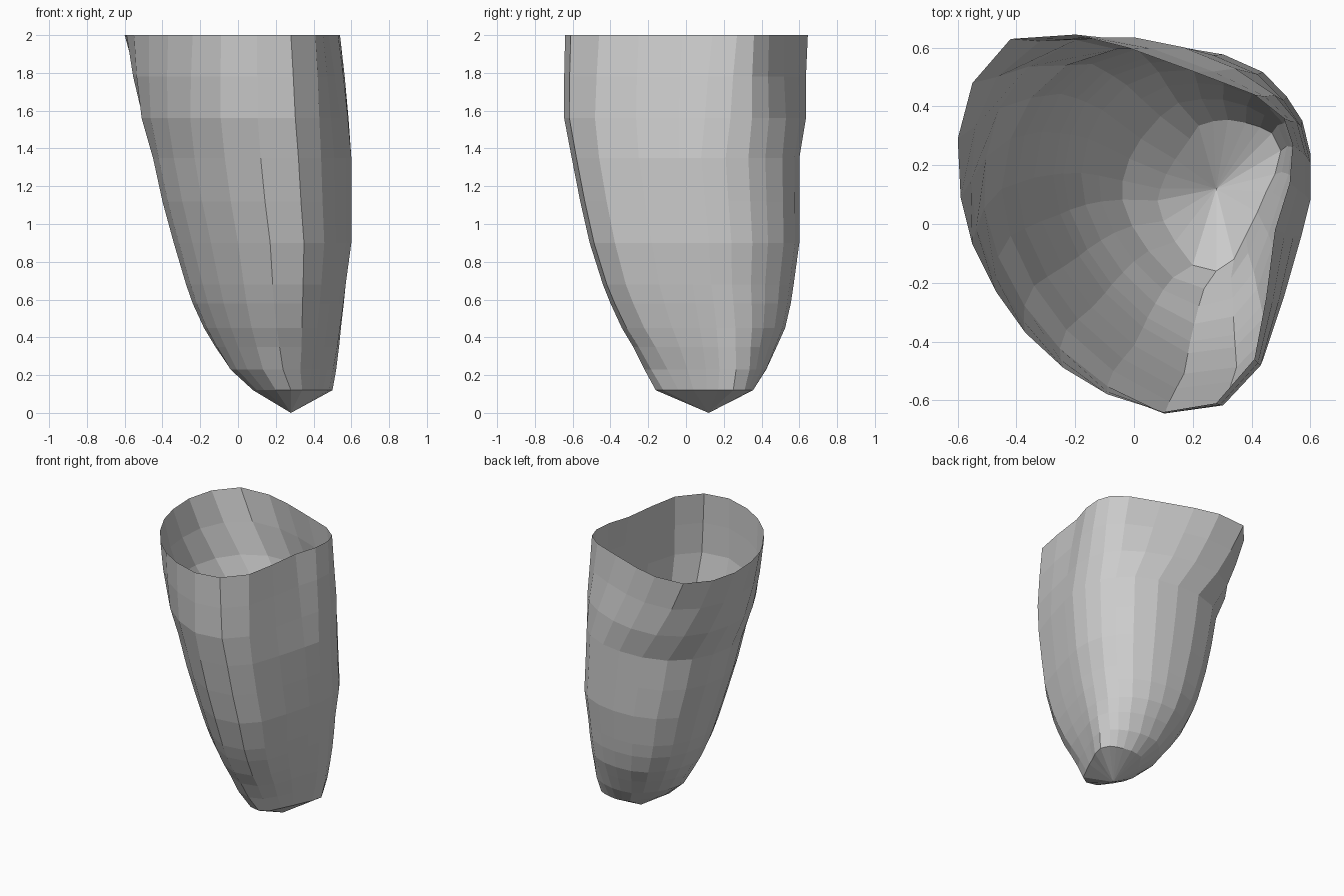
import bpy, bmesh

# Three key outlines, counter-clockwise from the front-right crease
TIP = [(.34, -.12), (.38, -.04), (.42, .04), (.45, .11), (.48, .17), (.50, .25), (.47, .31),
       (.43, .33), (.38, .345), (.32, .355), (.27, .35), (.22, .335), (.19, .29), (.14, .22),
       (.11, .17), (.09, .12), (.08, .08), (.10, .01), (.14, -.06), (.20, -.14), (.28, -.16)]
BODY = [(.32, -.58), (.44, -.46), (.51, -.25), (.57, -.04), (.60, .08), (.60, .21), (.57, .33),
        (.51, .42), (.42, .51), (.27, .575), (.12, .60), (-.06, .595), (-.23, .54), (-.35, .43),
        (-.42, .29), (-.45, .12), (-.42, -.04), (-.34, -.21), (-.23, -.36), (-.07, -.50), (.12, -.605)]
RIM = [(.28, -.61), (.41, -.46), (.45, -.25), (.48, -.02), (.53, .14), (.54, .27), (.51, .36),
       (.41, .44), (.20, .52), (-.02, .60), (-.20, .645), (-.42, .63), (-.55, .48), (-.60, .29),
       (-.59, .09), (-.55, -.07), (-.47, -.23), (-.37, -.37), (-.24, -.49), (-.09, -.58), (.10, -.64)]

# Ring levels: z, x min, x max, y min, y max, blend (0 tip, 1 body, 2 rim)
LEVELS = [(.12, .08, .50, -.16, .355, 0), (.23, -.04, .52, -.22, .425, .4),
          (.35, -.12, .535, -.28, .48, .7), (.45, -.18, .545, -.34, .525, .85),
          (.58, -.24, .56, -.40, .555, .95), (.68, -.275, .57, -.44, .57, 1),
          (.90, -.34, .60, -.51, .60, 1), (1.12, -.40, .60, -.56, .60, 1),
          (1.35, -.45, .60, -.605, .60, 1), (1.56, -.51, .585, -.645, .635, 1.35),
          (1.78, -.555, .565, -.645, .635, 1.7), (2.0, -.60, .54, -.64, .645, 2)]


def fit(points, box):
    """Stretch an outline to a bounding box."""
    axes = []
    for k in range(2):
        vals = [p[k] for p in points]
        lo, hi = min(vals), max(vals)
        axes.append([box[2 * k] + (v - lo) / (hi - lo) * (box[2 * k + 1] - box[2 * k]) for v in vals])
    return list(zip(*axes))


def outline(blend, box):
    """Blend two neighbouring key outlines and fit the result to a box."""
    a, b, t = (TIP, BODY, blend) if blend <= 1 else (BODY, RIM, blend - 1)
    a, b = fit(a, (0, 1, 0, 1)), fit(b, (0, 1, 0, 1))
    return fit([(p[0] + (q[0] - p[0]) * t, p[1] + (q[1] - p[1]) * t) for p, q in zip(a, b)], box)


# Open cup-shaped shell lofted through the rings
bm = bmesh.new()
rings = [[bm.verts.new((x, y, z)) for x, y in outline(w, box)] for z, *box, w in LEVELS]
n = len(TIP)
for low, high in zip(rings, rings[1:]):
    for i in range(n):
        j = (i + 1) % n
        bm.faces.new((low[i], low[j], high[j], high[i]))

# Pointed bottom
apex = bm.verts.new((.28, .12, 0))
for i in range(n):
    bm.faces.new((apex, rings[0][(i + 1) % n], rings[0][i]))

mesh = bpy.data.meshes.new("open_shell")
bm.to_mesh(mesh)
bm.free()
bpy.context.collection.objects.link(bpy.data.objects.new("open_shell", mesh))
